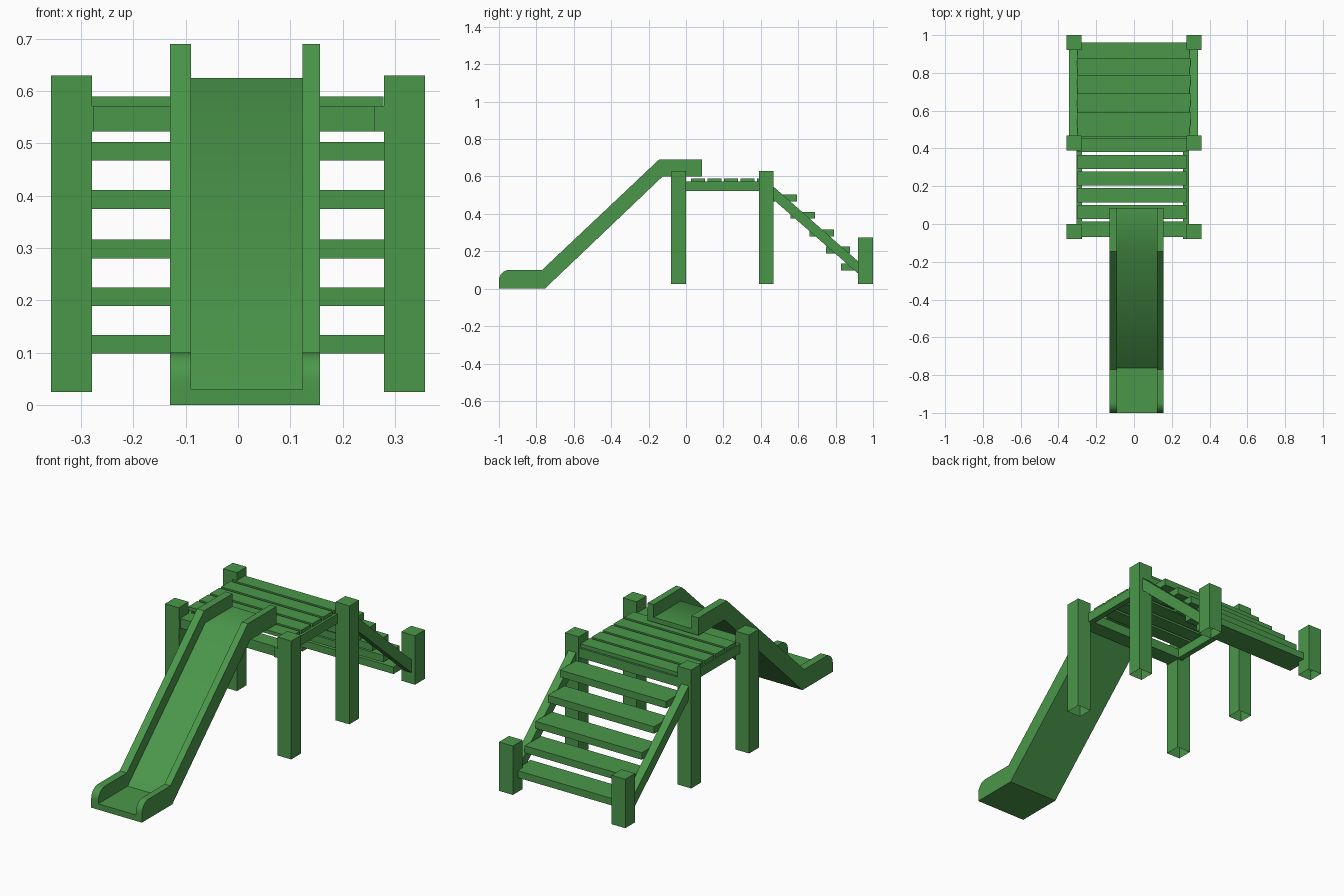
import bpy, bmesh, math
from mathutils import Vector

cube = bpy.data.objects.get("Cube")
if cube:
    bpy.data.objects.remove(cube, do_unlink=True)

green = bpy.data.materials.new("leaf_green")
green.use_nodes = True
colour = (0.07, 0.31, 0.07, 1)
green.diffuse_color = colour
green.node_tree.nodes["Principled BSDF"].inputs["Base Color"].default_value = colour


def finish(name, bm):
    bmesh.ops.recalc_face_normals(bm, faces=bm.faces)
    mesh = bpy.data.meshes.new(name)
    bm.to_mesh(mesh)
    bm.free()
    mesh.materials.append(green)
    obj = bpy.data.objects.new(name, mesh)
    bpy.context.collection.objects.link(obj)
    return obj


def box(name, x, y, z, open_bottom=False):
    """Box from three (low, high) ranges."""
    bm = bmesh.new()
    bmesh.ops.create_cube(bm, size=1)
    for v in bm.verts:
        v.co = Vector([r[0] if c < 0 else r[1] for c, r in zip(v.co, (x, y, z))])
    obj = finish(name, bm)
    if open_bottom:
        bm = bmesh.new()
        bm.from_mesh(obj.data)
        bottom = [f for f in bm.faces if f.normal.z < -0.9]
        bmesh.ops.delete(bm, geom=bottom, context='FACES_ONLY')
        bm.to_mesh(obj.data)
        bm.free()
    return obj


def prism(name, profile, x0, x1, soft=lambda a, b: False):
    """Side profile of (y, z) points pushed along x; soft picks the smooth edges."""
    bm = bmesh.new()
    face = bm.faces.new([bm.verts.new((x0, y, z)) for y, z in profile])
    side = bmesh.ops.extrude_face_region(bm, geom=[face])
    for v in side["geom"]:
        if isinstance(v, bmesh.types.BMVert):
            v.co.x = x1
    for f in bm.faces:
        f.smooth = True
    for e in bm.edges:
        a, b = (v.co for v in e.verts)
        e.smooth = abs(a.x - b.x) > 0.01 and soft(a.y, a.z)
    return finish(name, bm)


# Posts, hollow at the foot
for side, x in (("right", (-0.357, -0.279)), ("left", (0.279, 0.357))):
    for place, y, top in (("front", (-0.08, 0.0), 0.63),
                          ("middle", (0.39, 0.468), 0.63),
                          ("stair", (0.92, 1.0), 0.275)):
        box(f"{place}_post_{side}", x, y, (0.025, top), open_bottom=True)

# Deck frame
frame_z = (0.523, 0.572)
box("deck_side_beam_right", (-0.305, -0.275), (-0.08, 0.465), frame_z)
box("deck_side_beam_left", (0.26, 0.29), (-0.08, 0.465), frame_z)
box("deck_front_beam", (-0.29, 0.285), (-0.07, 0.012), frame_z)
box("deck_back_beam", (-0.29, 0.285), (0.39, 0.465), frame_z)

# Deck planks
for i in range(5):
    y = 0.026 + 0.0885 * i
    box(f"deck_plank_{i + 1}", (-0.3, 0.278), (y, y + 0.075), (0.572, 0.59))

# Stairs between sloping stringers
stringer = [(0.44, 0.57), (0.44, 0.5), (0.95, 0.055), (0.95, 0.12)]
prism("stair_stringer_right", stringer, -0.343, -0.3)
prism("stair_stringer_left", stringer, 0.295, 0.338)
for i, (y, z) in enumerate(((0.83, 0.098), (0.748, 0.189), (0.66, 0.28),
                            (0.56, 0.375), (0.463, 0.467))):
    box(f"stair_step_{i + 1}", (-0.303, 0.298), (y, y + 0.13), (z, z + 0.036))

# Slide: shared underside, low floor and raised walls with a rounded nose
under = [(-1, 0), (-0.755, 0), (-0.125, 0.6), (0.085, 0.6)]
floor = under + [(0.085, 0.625), (-0.135, 0.625), (-0.763, 0.03), (-1, 0.03)]
nose = [(-0.945 - 0.055 * math.sin(t), 0.045 + 0.055 * math.cos(t))
        for t in [math.pi / 2 * i / 8 for i in range(9)]]
wall = under + [(0.085, 0.69), (-0.145, 0.69), (-0.77, 0.1)] + nose
prism("slide_floor", floor, -0.09, 0.123, lambda y, z: z > 0.62 and y < 0)
for side, x0, x1 in (("right", -0.13, -0.09), ("left", 0.123, 0.157)):
    prism(f"slide_wall_{side}", wall, x0, x1, lambda y, z: y < -0.9 and z > 0.01)
